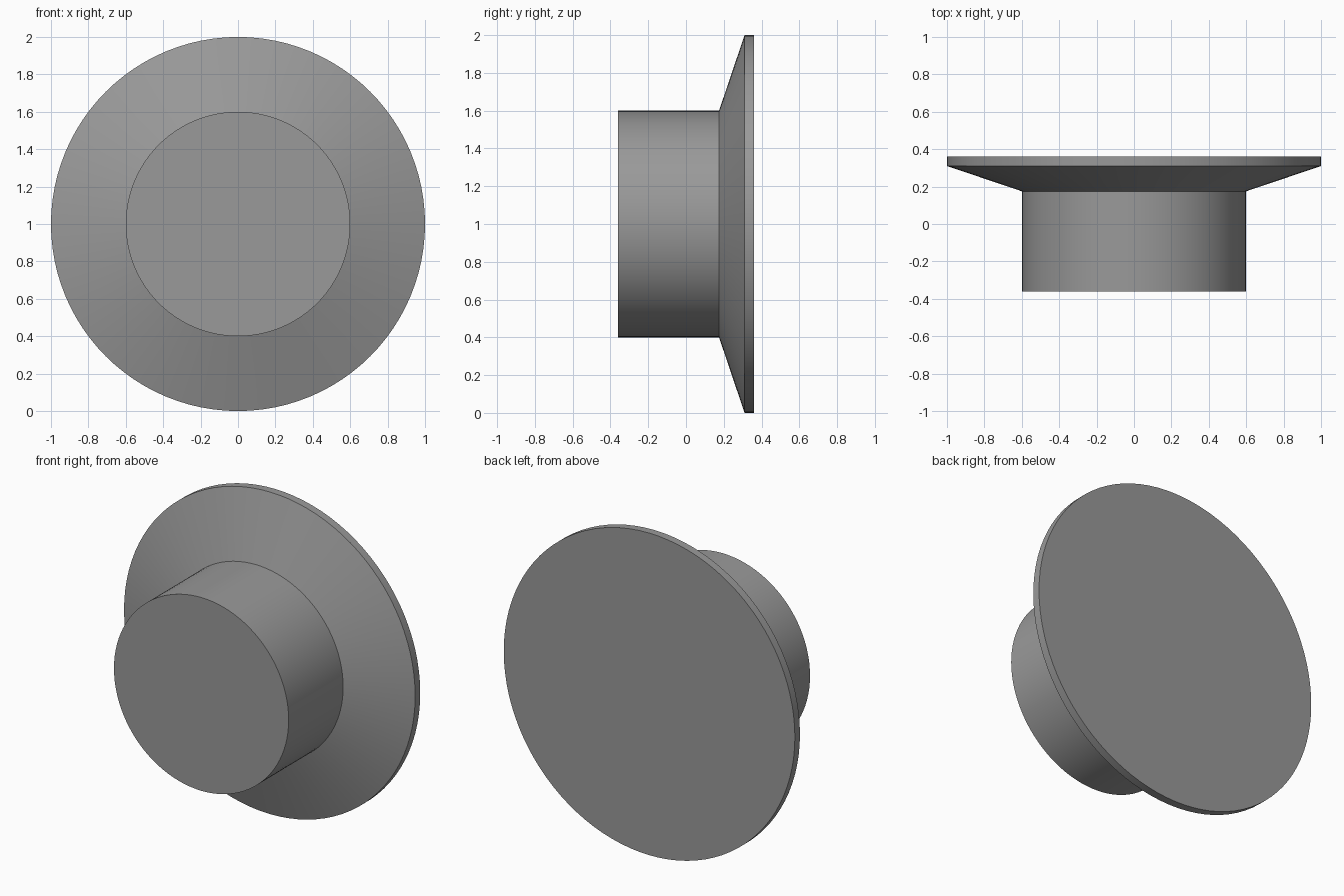
import bpy, bmesh
from math import cos, sin, pi, radians

if "Cube" in bpy.data.objects:
    bpy.data.objects.remove(bpy.data.objects["Cube"])

SEGMENTS = 96
CENTRE_Z = 1.0

dark_grey = bpy.data.materials.new("dark_grey")
dark_grey.diffuse_color = (0.32, 0.32, 0.32, 1)
dark_grey.use_nodes = True
dark_grey.node_tree.nodes["Principled BSDF"].inputs["Base Color"].default_value = dark_grey.diffuse_color


def lathe_y(name, profile, material):
    """Closed solid turned around the y axis from (radius, y) points."""
    bm = bmesh.new()
    rings = []
    for r, y in profile:
        rings.append([bm.verts.new((r * cos(2 * pi * i / SEGMENTS), y,
                                    CENTRE_Z + r * sin(2 * pi * i / SEGMENTS)))
                      for i in range(SEGMENTS)])
    for a, b in zip(rings, rings[1:]):
        for i in range(SEGMENTS):
            j = (i + 1) % SEGMENTS
            bm.faces.new((a[i], a[j], b[j], b[i]))
    bm.faces.new(rings[0])
    bm.faces.new(rings[-1])
    bmesh.ops.recalc_face_normals(bm, faces=bm.faces)
    mesh = bpy.data.meshes.new(name)
    bm.to_mesh(mesh)
    bm.free()
    mesh.materials.append(material)
    obj = bpy.data.objects.new(name, mesh)
    bpy.context.collection.objects.link(obj)
    bpy.ops.object.select_all(action='DESELECT')
    obj.select_set(True)
    bpy.context.view_layer.objects.active = obj
    bpy.ops.object.shade_smooth_by_angle(angle=radians(15))
    return obj


# Flanged knob: straight stem, conical flare, thin rim with a flat back
lathe_y("flanged_knob", [(0.6, -0.36), (0.6, 0.175), (1.0, 0.31), (1.0, 0.36)],
        dark_grey)
